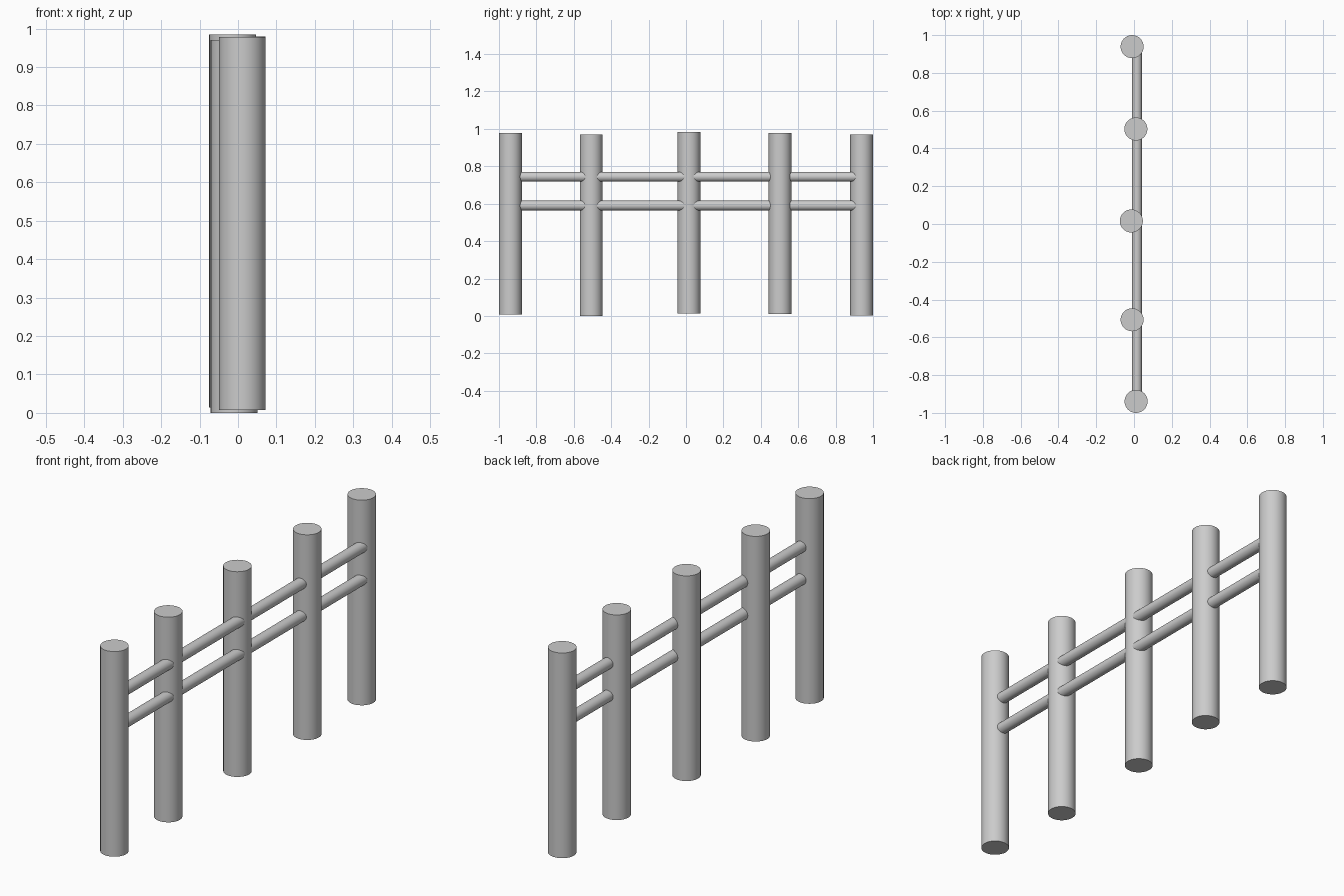
import bpy
import math

if "Cube" in bpy.data.objects:
    bpy.data.objects.remove(bpy.data.objects["Cube"])

POST_R, POST_H = 0.061, 0.97
RAIL_R, RAIL_X = 0.0265, 0.0155


def cylinder(name, radius, length, location, rotation=(0, 0, 0)):
    bpy.ops.mesh.primitive_cylinder_add(vertices=32, radius=radius, depth=length,
                                        location=location, rotation=rotation)
    obj = bpy.context.object
    obj.name = name
    bpy.ops.object.shade_smooth_by_angle(angle=math.radians(35))
    return obj


# Upright posts, slightly uneven: x, y, bottom z
posts = [
    (0.011, -0.939, 0.008),
    (-0.010, -0.507, 0.0),
    (-0.014, 0.016, 0.014),
    (0.010, 0.503, 0.009),
    (-0.010, 0.939, 0.001),
]
for i, (x, y, z) in enumerate(posts, 1):
    cylinder(f"post_{i}", POST_R, POST_H, (x, y, z + POST_H / 2))

# Two horizontal rails running through all the posts
for name, z in (("lower_rail", 0.590), ("upper_rail", 0.744)):
    cylinder(name, RAIL_R, 1.87, (RAIL_X, 0, z), (math.pi / 2, 0, 0))
